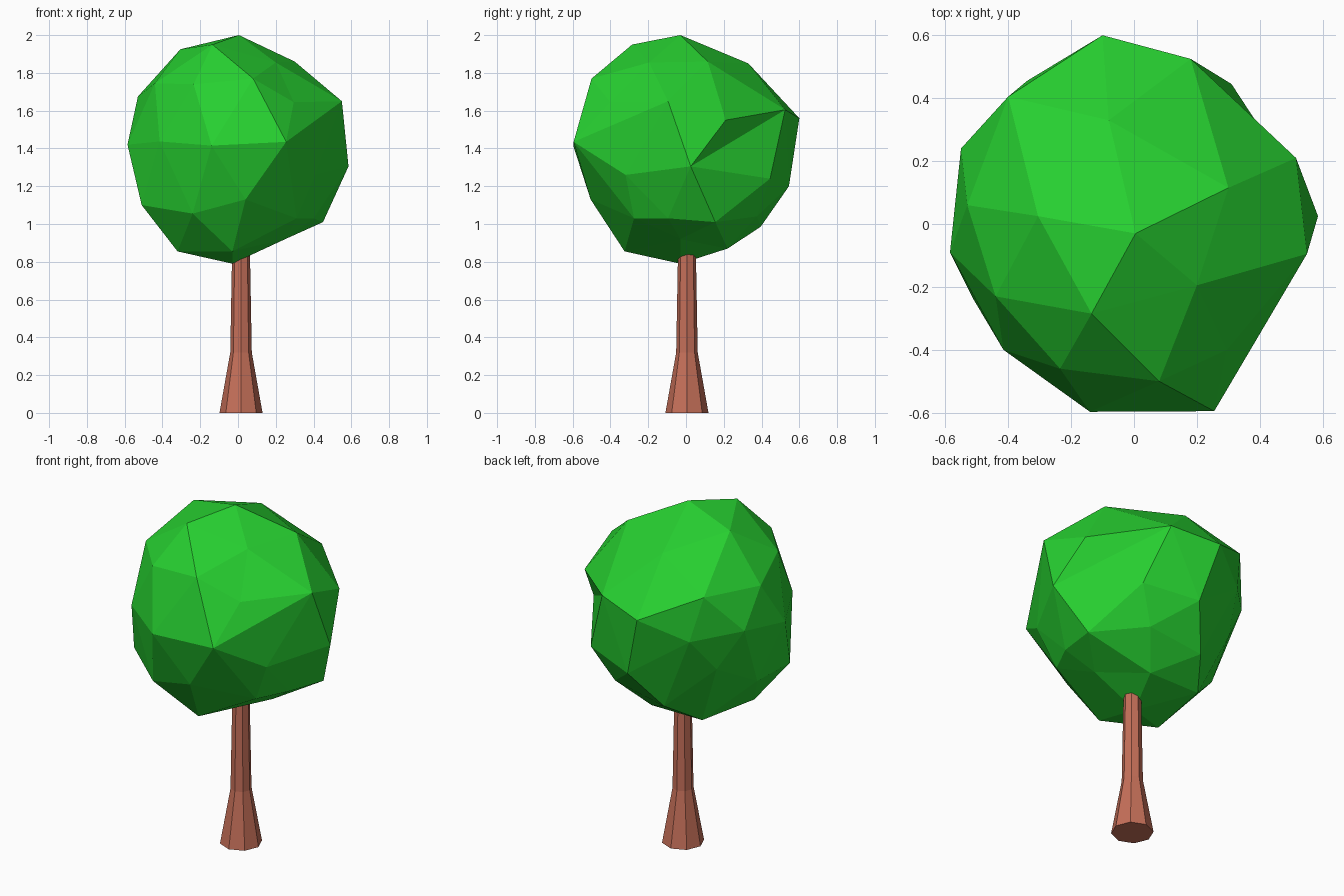
import bpy, bmesh, math

if "Cube" in bpy.data.objects:
    bpy.data.objects.remove(bpy.data.objects["Cube"])

def material(name, rgb):
    m = bpy.data.materials.new(name)
    m.diffuse_color = (*rgb, 1)
    m.use_nodes = True
    m.node_tree.nodes["Principled BSDF"].inputs["Base Color"].default_value = m.diffuse_color
    return m

def make_object(name, bm, mat):
    bmesh.ops.recalc_face_normals(bm, faces=bm.faces[:])
    mesh = bpy.data.meshes.new(name)
    bm.to_mesh(mesh)
    bm.free()
    mesh.materials.append(mat)
    ob = bpy.data.objects.new(name, mesh)
    bpy.context.collection.objects.link(ob)
    return ob

# Trunk: eight-sided, flared at the base
SIDES = 8
bm = bmesh.new()
rings = []
for z, r in [(0, 0.114), (0.32, 0.057), (0.92, 0.046)]:
    rings.append([bm.verts.new((0.016 + r * math.cos(i * math.tau / SIDES),
                                0.005 + r * math.sin(i * math.tau / SIDES), z))
                  for i in range(SIDES)])
for low, high in zip(rings, rings[1:]):
    for i in range(SIDES):
        j = (i + 1) % SIDES
        bm.faces.new((low[i], low[j], high[j], high[i]))
bm.faces.new(rings[0][::-1])
bm.faces.new(rings[-1])
make_object("trunk", bm, material("bark", (0.56, 0.16, 0.10)))

# Canopy: icosphere pulled into an irregular lump, ring by ring from the top,
# each ring counter-clockwise from +x
canopy_rings = [
    [(.005, -.03, 2)],
    [(.30, .115, 1.86), (-.08, .33, 1.85), (-.305, .025, 1.925),
     (-.135, -.285, 1.95), (.20, -.195, 1.855)],
    [(.55, -.095, 1.65), (.515, .21, 1.55), (.18, .525, 1.605), (-.10, .60, 1.56),
     (-.40, .405, 1.70), (-.53, .06, 1.675), (-.44, -.23, 1.745), (-.235, -.46, 1.74),
     (.08, -.50, 1.77), (.295, -.40, 1.645)],
    [(.585, .025, 1.305), (.31, .445, 1.24), (0, .545, 1.20), (-.34, .455, 1.44),
     (-.55, .24, 1.48), (-.585, -.09, 1.42), (-.415, -.40, 1.437), (-.14, -.597, 1.415),
     (.255, -.595, 1.435), (.41, -.32, 1.26)],
    [(.40, -.095, 1.03), (.45, .155, 1.01), (.20, .375, 1.04), (-.134, .395, .985),
     (-.41, .30, 1.24), (-.50, .05, 1.10), (-.51, -.24, 1.10), (-.24, -.45, 1.055),
     (.04, -.505, 1.13), (.31, -.275, 1.03)],
    [(.25, -.03, .92), (.07, .22, .87), (-.26, .22, .87), (-.32, -.18, .855),
     (-.03, -.325, .855)],
    [(-.03, -.03, .79)],
]
bm = bmesh.new()
bmesh.ops.create_icosphere(bm, subdivisions=2, radius=1)
by_height = sorted(bm.verts, key=lambda v: v.co.z)  # used upside down
start = 0
rings = []
for points in canopy_rings:
    ring = by_height[start:start + len(points)]
    ring.sort(key=lambda v: (math.atan2(v.co.y, v.co.x) + 0.1) % math.tau)
    for v, p in zip(ring, points):
        v.co = p
    rings.append(ring)
    start += len(points)
# Turn the diagonals of the two sharp creases below the crown
creases = [bm.edges.get((rings[2][a], rings[3][b])) for a, b in ((9, 9), (1, 1))]
bmesh.ops.rotate_edges(bm, edges=[e for e in creases if e], use_ccw=False)
make_object("canopy", bm, material("leaves", (0.02, 0.63, 0.03)))
